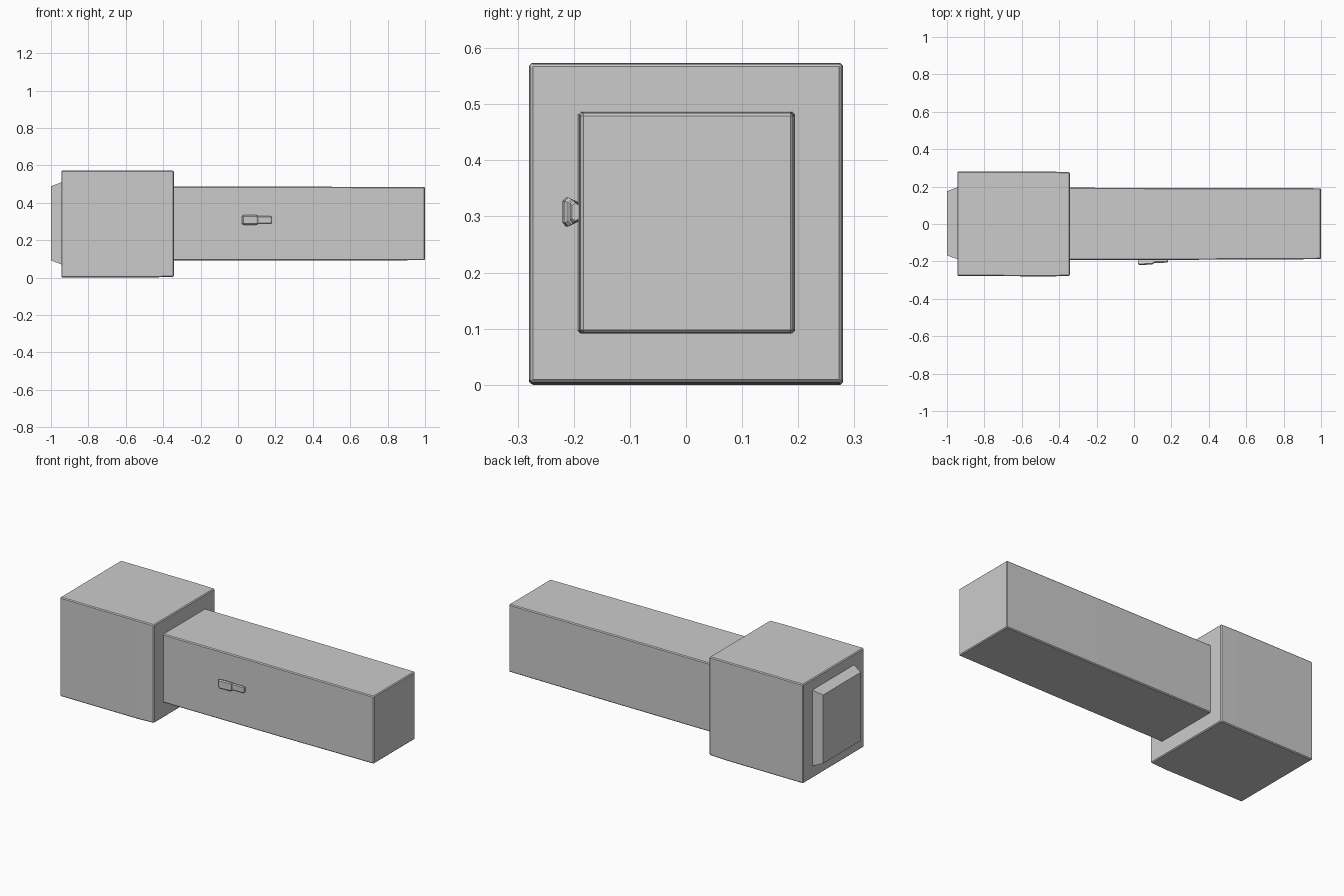
import bpy, bmesh

if "Cube" in bpy.data.objects:
    bpy.data.objects.remove(bpy.data.objects["Cube"])


def loft(name, sections, bevel=0.0):
    """Skin rings lying across x; each section is (x, [(y, z), ...])."""
    bm = bmesh.new()
    rings = [[bm.verts.new((x, y, z)) for y, z in pts] for x, pts in sections]
    for a, b in zip(rings, rings[1:]):
        n = len(a)
        for i in range(n):
            bm.faces.new((a[i], a[(i + 1) % n], b[(i + 1) % n], b[i]))
    bm.faces.new(rings[0])
    bm.faces.new(rings[-1])
    bmesh.ops.recalc_face_normals(bm, faces=bm.faces)
    me = bpy.data.meshes.new(name)
    bm.to_mesh(me)
    bm.free()
    ob = bpy.data.objects.new(name, me)
    bpy.context.collection.objects.link(ob)
    if bevel:
        mod = ob.modifiers.new("edge_bevel", 'BEVEL')
        mod.width = bevel
        mod.segments = 1
        mod.limit_method = 'ANGLE'
    return ob


def rect(y0, y1, z0, z1):
    return [(y0, z0), (y1, z0), (y1, z1), (y0, z1)]


# Square lamp head
loft("head", [(-0.945, rect(-0.278, 0.280, 0.000, 0.573)),
              (-0.45, rect(-0.280, 0.280, 0.001, 0.573)),
              (-0.343, rect(-0.278, 0.278, 0.004, 0.572))], 0.005)

# Tapered lens on the -x face
loft("lens", [(-1.0, rect(-0.168, 0.175, 0.092, 0.488)),
              (-0.944, rect(-0.188, 0.196, 0.070, 0.510))])

# Long square handle
loft("handle", [(-0.35, rect(-0.193, 0.194, 0.091, 0.487)),
                (0.4, rect(-0.191, 0.193, 0.091, 0.486)),
                (1.0, rect(-0.188, 0.191, 0.093, 0.484))], 0.005)


# Slide switch on the front side: wide thumb pad and narrower stem
def pad(zc, h, y_out, y_in=-0.188):
    mid = y_out + 0.006
    half = [(y_in, 0.6 * h), (mid, h), (y_out, 0.75 * h)]
    return [(y, zc - z) for y, z in half] + [(y, zc + z) for y, z in reversed(half)]


loft("switch_pad", [(0.022, pad(0.308, 0.022, -0.214)),
                    (0.030, pad(0.308, 0.026, -0.220)),
                    (0.098, pad(0.308, 0.026, -0.216)),
                    (0.106, pad(0.308, 0.022, -0.210))])
loft("switch_stem", [(0.10, pad(0.308, 0.020, -0.208)),
                     (0.175, pad(0.308, 0.020, -0.207)),
                     (0.181, pad(0.308, 0.016, -0.203))])
